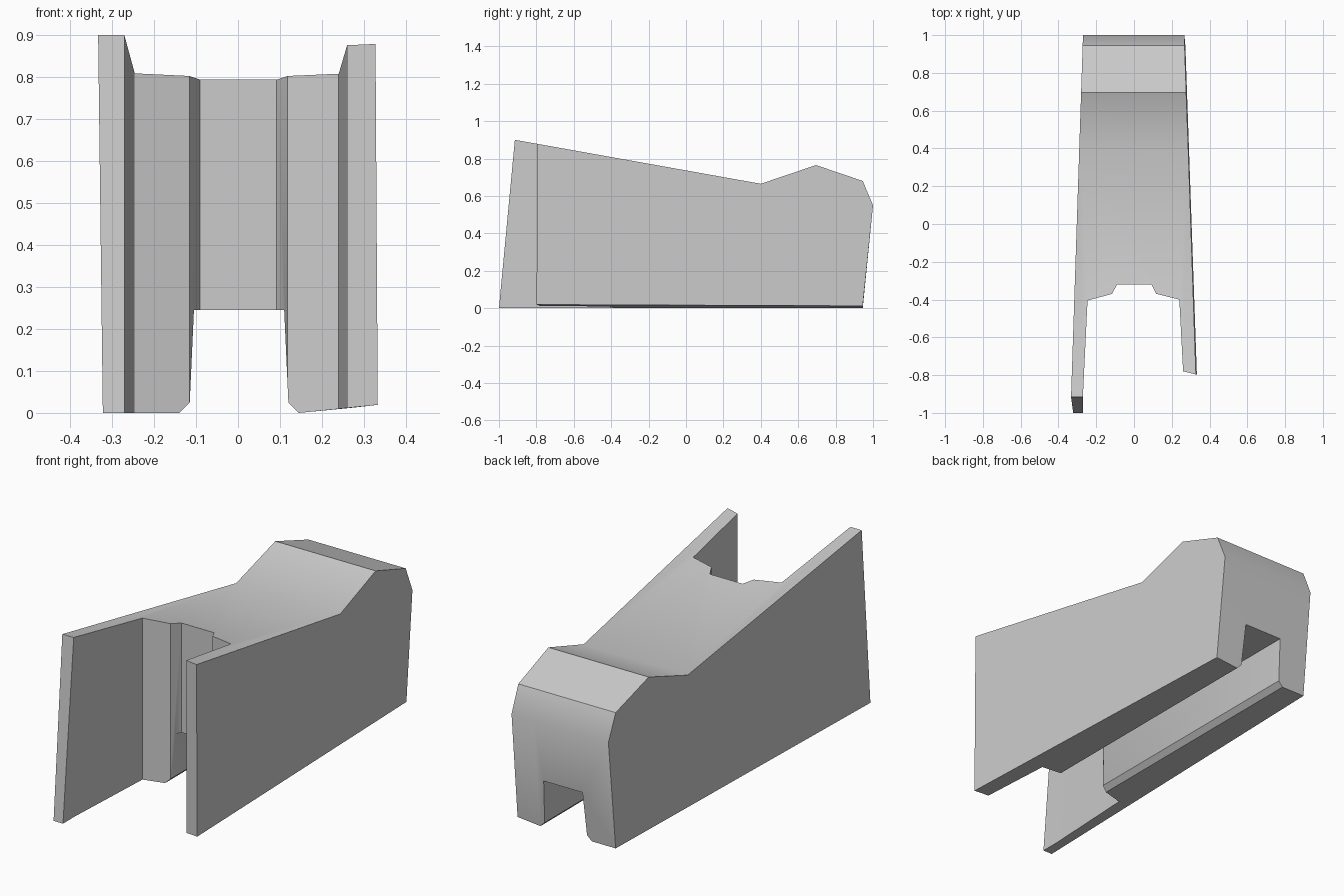
import bpy, bmesh, math

cube = bpy.data.objects.get("Cube")
if cube:
    bpy.data.objects.remove(cube, do_unlink=True)

grey = bpy.data.materials.new("light_grey")
grey.use_nodes = True
colour = (0.6, 0.6, 0.6, 1)
grey.diffuse_color = colour
grey.node_tree.nodes["Principled BSDF"].inputs["Base Color"].default_value = colour


def loft(name, rings):
    """Solid skinned through a row of matching closed rings."""
    bm = bmesh.new()
    loops = [[bm.verts.new(p) for p in ring] for ring in rings]
    n = len(loops[0])
    for a, b in zip(loops, loops[1:]):
        for i in range(n):
            j = (i + 1) % n
            bm.faces.new((a[i], a[j], b[j], b[i]))
    bm.faces.new(loops[0])
    bm.faces.new(loops[-1])
    bmesh.ops.recalc_face_normals(bm, faces=bm.faces)
    mesh = bpy.data.meshes.new(name)
    bm.to_mesh(mesh)
    bm.free()
    mesh.materials.append(grey)
    obj = bpy.data.objects.new(name, mesh)
    bpy.context.collection.objects.link(obj)
    return obj


# Housing: side profile (y, z) lofted across the tapering width
profile = [(-1, 0), (0.945, 0), (1, 0.55), (0.945, 0.68),
           (0.695, 0.765), (0.4, 0.665), (-0.915, 0.9)]


def right_x(y, z):
    return -0.303 + 0.033 * y + (0.014 if y == -1 else 0)


def left_x(y, z):
    return 0.305 - 0.035 * y - 0.006 * z


right_ring = [(right_x(y, z), y, z) for y, z in profile]
middle_ring = [(0.145, y, z) for y, z in profile]
# The left underside rises slightly towards its outer edge
left_ring = [(left_x(y, z), y, z if z else 0.016 - 0.004 * y) for y, z in profile]
housing = loft("housing", [right_ring, middle_ring, left_ring])

# Stepped front slot, which also shortens the left plate
slot = [(-0.27, -1.2), (-0.27, -0.9), (-0.246, -0.405), (-0.116, -0.37),
        (-0.09, -0.32), (0.092, -0.32), (0.118, -0.37), (0.24, -0.4),
        (0.26, -0.78), (0.4, -0.815), (0.4, -1.2)]
slot_cutter = loft("slot_cutter", [[(x, y, z) for x, y in slot] for z in (-0.2, 1.2)])

# Bottom channel with chamfered lips, open at the back
channel = [(-0.105, 0.245), (0.11, 0.245), (0.12, 0.025),
           (0.17, -0.025), (-0.165, -0.025), (-0.115, 0.025)]
channel_cutter = loft("channel_cutter", [[(x, y, z) for x, z in channel] for y in (-0.45, 1.2)])

bpy.context.view_layer.objects.active = housing
for cutter in (slot_cutter, channel_cutter):
    cutter.hide_render = True
    mod = housing.modifiers.new(cutter.name, "BOOLEAN")
    mod.operation = "DIFFERENCE"
    mod.solver = "EXACT"
    mod.object = cutter
    bpy.ops.object.modifier_apply(modifier=mod.name)
    bpy.data.objects.remove(cutter, do_unlink=True)

bpy.ops.object.select_all(action="DESELECT")
housing.select_set(True)
bpy.ops.object.shade_smooth_by_angle(angle=math.radians(30))
